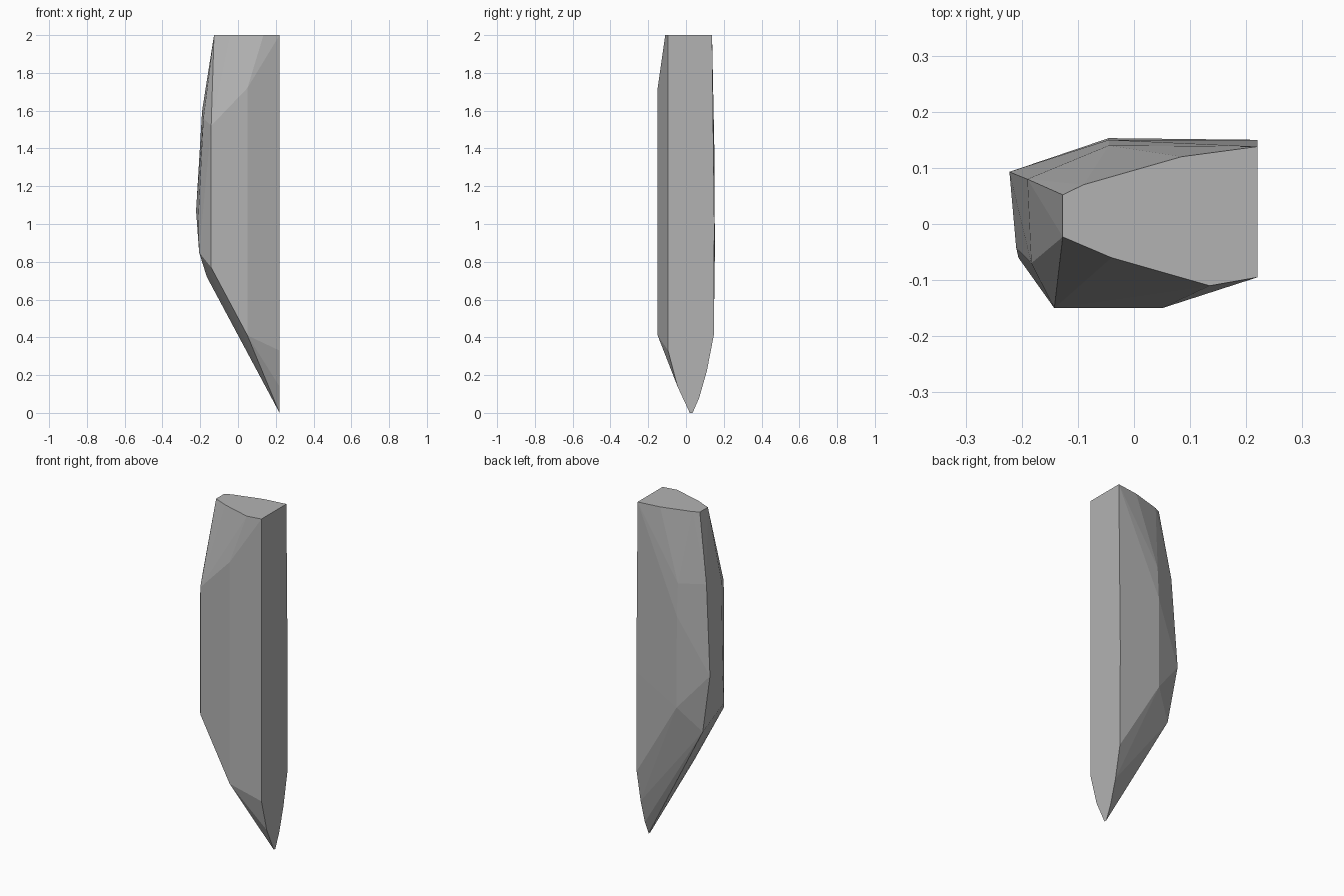
import bpy, bmesh, math

if "Cube" in bpy.data.objects:
    bpy.data.objects.remove(bpy.data.objects["Cube"])

# Corner points of the faceted shard, grouped by region; the solid is their convex hull
top_rim = [(x, y, 2.0) for x, y in (
    (-0.127, 0.052), (-0.127, -0.023), (-0.04, -0.06), (0.135, -0.11),
    (0.22, -0.095), (0.22, 0.138), (0.085, 0.12), (-0.09, 0.07))]
flat_right = [(0.22, y, z) for y, z in (
    (-0.095, 0.33), (-0.045, 0.14), (0.02, 0.0), (0.035, 0.0), (0.07, 0.08),
    (0.11, 0.22), (0.147, 0.41), (0.15, 1.0), (0.145, 1.55))]
front = [(x, -0.15, z) for x, z in (
    (-0.142, 0.77), (-0.142, 1.52), (0.05, 0.41), (0.05, 1.72))]
left = [(-0.19, 0.08, 1.6), (-0.222, 0.093, 1.07), (-0.165, 0.079, 0.72),
        (-0.183, -0.07, 1.56), (-0.21, -0.042, 1.04), (-0.206, -0.06, 0.85)]
back = [(-0.045, 0.14, 1.59), (-0.045, 0.15, 1.4), (-0.045, 0.153, 0.86)]

bm = bmesh.new()
for p in top_rim + flat_right + front + left + back:
    bm.verts.new(p)
hull = bmesh.ops.convex_hull(bm, input=bm.verts)
bmesh.ops.delete(bm, geom=[v for v in bm.verts if not v.link_faces], context='VERTS')
# Merge coplanar triangles into clean flat facets
bmesh.ops.dissolve_limit(bm, angle_limit=math.radians(0.5), verts=bm.verts, edges=bm.edges)
bmesh.ops.recalc_face_normals(bm, faces=bm.faces)

mesh = bpy.data.meshes.new("stone_shard")
bm.to_mesh(mesh)
bm.free()

# Single plain grey
grey = bpy.data.materials.new("stone grey")
grey.diffuse_color = (0.45, 0.45, 0.45, 1)
grey.use_nodes = True
grey.node_tree.nodes["Principled BSDF"].inputs["Base Color"].default_value = grey.diffuse_color
mesh.materials.append(grey)
shard = bpy.data.objects.new("stone_shard", mesh)
bpy.context.collection.objects.link(shard)
